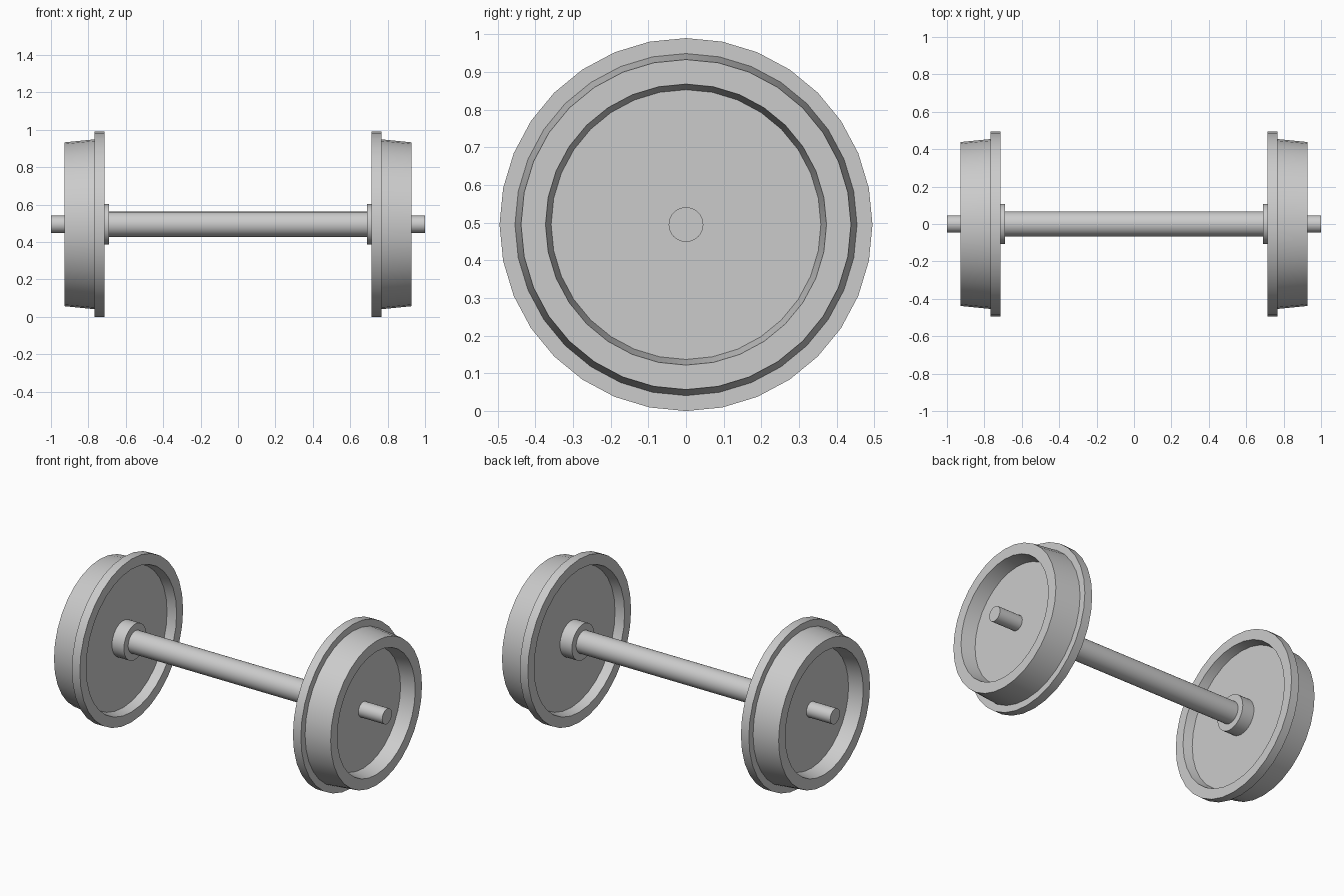
import bpy, bmesh, math
from mathutils import Matrix, Vector

cube = bpy.data.objects.get("Cube")
if cube:
    bpy.data.objects.remove(cube)

SIDES = 32
RADIUS = 0.495  # flange radius, also the height of the axle

steel = bpy.data.materials.new("grey steel")
steel.use_nodes = True
colour = (0.6, 0.6, 0.6, 1)
steel.diffuse_color = colour
steel.node_tree.nodes["Principled BSDF"].inputs["Base Color"].default_value = colour


def lathe(name, profile, side=1):
    """Spin (x, radius) points round the axle line; side -1 mirrors in x."""
    bm = bmesh.new()
    verts = [bm.verts.new((side * x, 0, r)) for x, r in profile]
    edges = [bm.edges.new(pair) for pair in zip(verts, verts[1:])]
    bmesh.ops.spin(bm, geom=verts + edges, cent=(0, 0, 0), axis=(1, 0, 0),
                   angle=math.tau, steps=SIDES)
    bmesh.ops.remove_doubles(bm, verts=bm.verts, dist=0.0005)
    bmesh.ops.recalc_face_normals(bm, faces=bm.faces)
    mesh = bpy.data.meshes.new(name)
    bm.to_mesh(mesh)
    bm.free()
    mesh.materials.append(steel)
    obj = bpy.data.objects.new(name, mesh)
    obj.location.z = RADIUS
    bpy.context.collection.objects.link(obj)
    bpy.ops.object.select_all(action="DESELECT")
    obj.select_set(True)
    bpy.context.view_layer.objects.active = obj
    bpy.ops.object.shade_smooth_by_angle(angle=math.radians(30))
    return obj


# Wheel section: inner web, back recess, flange, tapered tread, front recess, outer web
wheel = [(0.77, 0), (0.77, 0.42), (0.715, 0.433), (0.715, RADIUS),
         (0.768, RADIUS), (0.768, 0.454), (0.928, 0.438),
         (0.928, 0.373), (0.84, 0.358), (0.84, 0)]
hub = [(0.77, 0.06), (0.77, 0.108), (0.69, 0.108), (0.69, 0.06)]
journal = [(0.83, 0), (0.83, 0.046), (1, 0.046), (1, 0)]

for label, side in (("left", 1), ("right", -1)):
    lathe(label + "_wheel", wheel, side)
    lathe(label + "_hub", hub, side)
    lathe(label + "_axle_end", journal, side)

# Main shaft between the wheels
lathe("axle", [(-0.775, 0), (-0.775, 0.067), (0.775, 0.067), (0.775, 0)])
